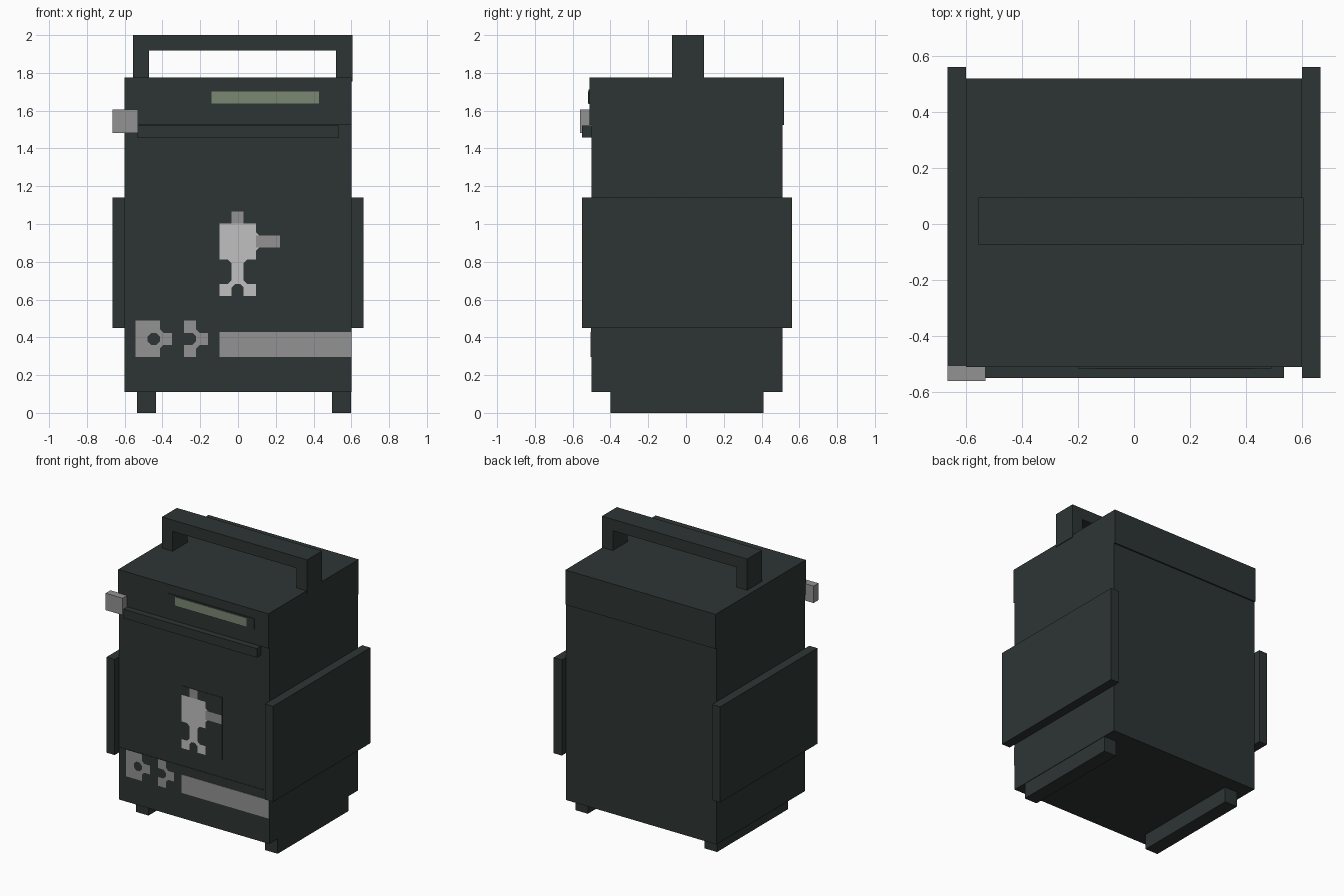
import bpy
import bmesh

default = bpy.data.objects.get("Cube")
if default:
    bpy.data.objects.remove(default, do_unlink=True)


def material(name, rgb):
    m = bpy.data.materials.new(name)
    m.use_nodes = True
    m.diffuse_color = (*rgb, 1)
    m.node_tree.nodes["Principled BSDF"].inputs["Base Color"].default_value = (*rgb, 1)
    return m


DARK = material("dark slate", (0.026, 0.036, 0.034))
GREY = material("mid grey", (0.287, 0.287, 0.287))
LIGHT = material("light grey", (0.527, 0.527, 0.527))
GREEN = material("pale green", (0.195, 0.242, 0.171))


def finish(name, bm, mats):
    bmesh.ops.recalc_face_normals(bm, faces=bm.faces)
    mesh = bpy.data.meshes.new(name)
    bm.to_mesh(mesh)
    bm.free()
    for m in mats:
        mesh.materials.append(m)
    obj = bpy.data.objects.new(name, mesh)
    bpy.context.collection.objects.link(obj)
    return obj


def box(name, x, y, z, mat=DARK):
    """Box from (min, max) pairs on each axis."""
    bm = bmesh.new()
    bmesh.ops.create_cube(bm, size=1)
    for v in bm.verts:
        v.co = [a[0] if c < 0 else a[1] for a, c in zip((x, y, z), v.co)]
    return finish(name, bm, [mat])


def extruded_profile(name, points, y, mat=DARK):
    """Outline in x and z, extruded along y."""
    bm = bmesh.new()
    face = bm.faces.new([bm.verts.new((px, y[0], pz)) for px, pz in points])
    made = bmesh.ops.extrude_face_region(bm, geom=[face])["geom"]
    moved = [v for v in made if isinstance(v, bmesh.types.BMVert)]
    bmesh.ops.translate(bm, verts=moved, vec=(0, y[1] - y[0], 0))
    return finish(name, bm, [mat])


def pixel_plate(name, rows, left, top, y, px=0.064):
    """Painted pattern of square cells, with softened inner corners."""
    bm = bmesh.new()

    def cell(r, c):
        inside = 0 <= r < len(rows) and 0 <= c < len(rows[0])
        return rows[r][c] if inside else "."

    def add(points, kind):
        f = bm.faces.new([bm.verts.new((left + u * px, y, top - v * px)) for u, v in points])
        f.material_index = "WG".index(kind)

    for r in range(len(rows)):
        for c in range(len(rows[0])):
            if cell(r, c) != ".":
                add([(c, r), (c, r + 1), (c + 1, r + 1), (c + 1, r)], cell(r, c))
                continue
            for dx in (-1, 1):
                for dy in (-1, 1):
                    side, end = cell(r, c + dx), cell(r + dy, c)
                    if "." in (side, end) or (side, end) == ("G", "W"):
                        continue
                    u, v = c + (dx > 0), r + (dy > 0)
                    tri = [(u, v), (u - dx * 0.3, v), (u, v - dy * 0.3)]
                    add(tri if dx * dy < 0 else tri[::-1], side)
    # Keep every flat cell facing forward
    for f in bm.faces:
        f.normal_update()
        if f.normal.y > 0:
            f.normal_flip()
    mesh = bpy.data.meshes.new(name)
    bm.to_mesh(mesh)
    bm.free()
    mesh.materials.append(LIGHT)
    mesh.materials.append(GREY)
    obj = bpy.data.objects.new(name, mesh)
    bpy.context.collection.objects.link(obj)


# Main case and lid
box("case", (-0.6, 0.6), (-0.5, 0.51), (0.11, 1.525))
box("lid", (-0.6, 0.6), (-0.51, 0.52), (1.525, 1.775))

# Side panels and foot rails
for side, sign in (("right", -1), ("left", 1)):
    x = sorted((sign * 0.6, sign * 0.665))
    box(side + "_side_panel", x, (-0.55, 0.56), (0.45, 1.14))
box("right_foot", (-0.535, -0.435), (-0.4, 0.41), (0, 0.11))
box("left_foot", (0.497, 0.597), (-0.4, 0.41), (0, 0.11))

# Carrying handle
extruded_profile("handle", [
    (-0.555, 1.77), (-0.47, 1.77), (-0.47, 1.918), (0.518, 1.918),
    (0.518, 1.755), (0.605, 1.755), (0.605, 2), (-0.555, 2)], (-0.075, 0.095))

# Front rod and latch
box("front_rod", (-0.535, 0.535), (-0.55, -0.5), (1.457, 1.522))
box("latch", (-0.665, -0.53), (-0.56, -0.505), (1.483, 1.605), GREY)

# Display on the lid
box("display_frame", (-0.2, 0.49), (-0.515, -0.509), (1.635, 1.712))
box("display", (-0.14, 0.43), (-0.518, -0.512), (1.637, 1.702), GREEN)

# Painted figure on its thin backing
box("figure_backing", (-0.1, 0.225), (-0.503, -0.499), (0.62, 1.067))
pixel_plate("front_figure", [
    ".G...",
    "WWW..",
    "WWWGG",
    "WWW..",
    ".W...",
    ".W...",
    "W.W.."], -0.098, 1.067, -0.506)

# Lower band with its painted arrow pattern and stripe
box("lower_band", (-0.6, 0.6), (-0.503, -0.499), (0.295, 0.49))
pixel_plate("arrow_pattern", [
    "GG..G.",
    "G.G..G",
    "GG..G."], -0.542, 0.488, -0.506)
box("stripe", (-0.098, 0.6), (-0.506, -0.501), (0.295, 0.428), GREY)
